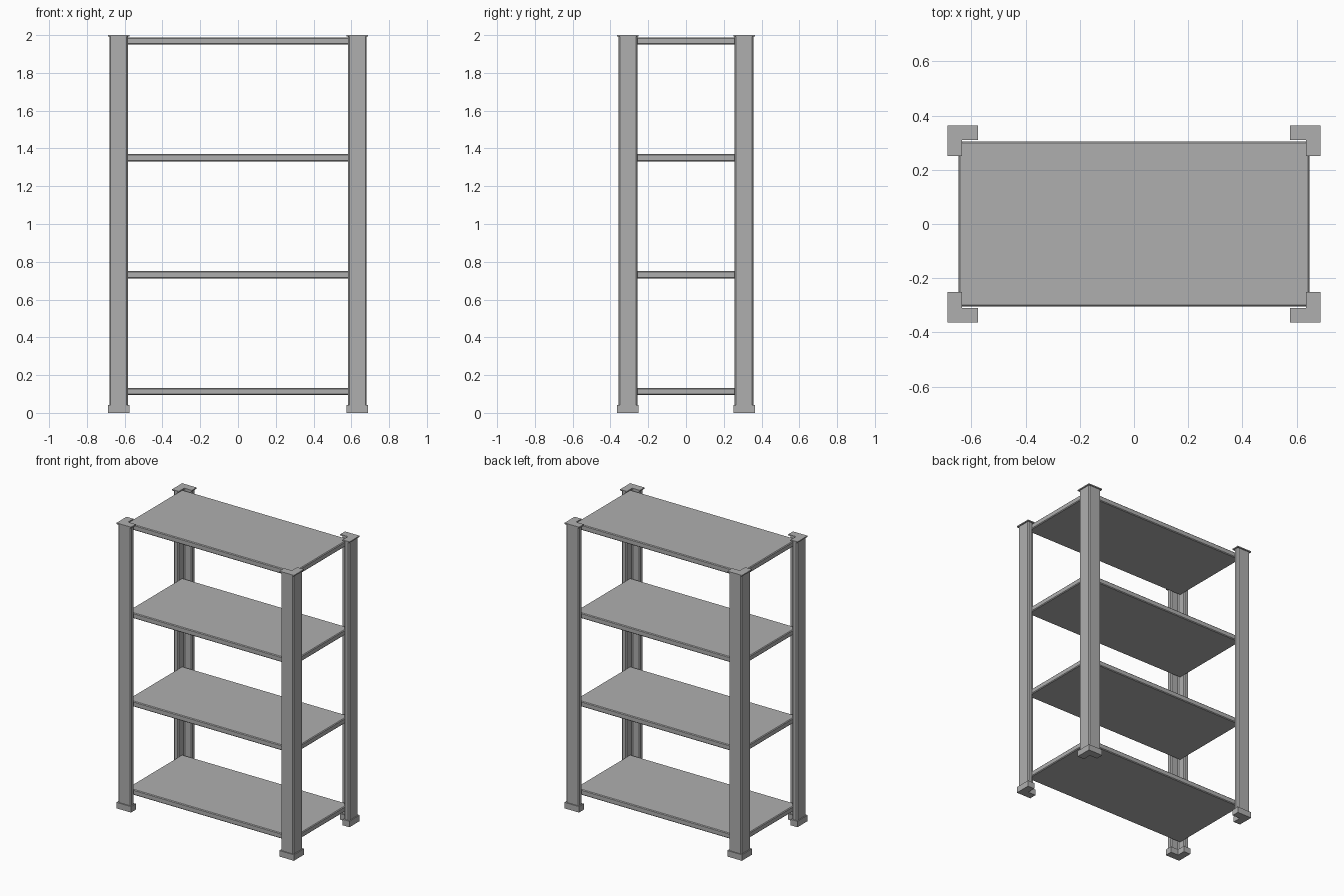
import bpy, bmesh

if "Cube" in bpy.data.objects:
    bpy.data.objects.remove(bpy.data.objects["Cube"])

OX, OY = 0.681, 0.357      # outer corner of the posts
ARM, THICK = 0.099, 0.039  # angle-section post
OVER = 0.007               # overhang of feet and caps

# Dark grey paint
paint = bpy.data.materials.new("dark_grey")
paint.diffuse_color = (0.43, 0.43, 0.43, 1.0)
paint.use_nodes = True
paint.node_tree.nodes["Principled BSDF"].inputs["Base Color"].default_value = paint.diffuse_color


def add_bevel(obj, width):
    mod = obj.modifiers.new("edge_bevel", 'BEVEL')
    mod.width = width
    mod.segments = 1
    mod.limit_method = 'ANGLE'


def mesh_object(name, bm):
    bmesh.ops.recalc_face_normals(bm, faces=bm.faces[:])
    me = bpy.data.meshes.new(name)
    bm.to_mesh(me)
    bm.free()
    me.materials.append(paint)
    obj = bpy.data.objects.new(name, me)
    bpy.context.collection.objects.link(obj)
    return obj


def angle_prism(name, sx, sy, grow, z0, z1, chamfer=0.0):
    """L-shaped prism whose outer corner faces (sx, sy)."""
    a, b = -grow, ARM + grow
    t = THICK + grow
    pts = [(a, a), (b, a), (b, t), (t, t), (t, b), (a, b)]
    if chamfer:
        # cut the vertical corners of the profile
        cut = []
        for i, p in enumerate(pts):
            for q in (pts[i - 1], pts[(i + 1) % 6]):
                d = ((q[0] - p[0]) ** 2 + (q[1] - p[1]) ** 2) ** 0.5
                cut.append((p[0] + (q[0] - p[0]) * chamfer / d,
                            p[1] + (q[1] - p[1]) * chamfer / d))
        pts = cut
    bm = bmesh.new()
    face = bm.faces.new([bm.verts.new((sx * (OX - x), sy * (OY - y), z0)) for x, y in pts])
    top = bmesh.ops.extrude_face_region(bm, geom=[face], use_keep_orig=True)
    for v in top["geom"]:
        if isinstance(v, bmesh.types.BMVert):
            v.co.z = z1
    return mesh_object(name, bm)


# Corner posts with feet and top caps
for sx, side in ((-1, "left"), (1, "right")):
    for sy, end in ((-1, "front"), (1, "back")):
        tag = f"{end}_{side}"
        angle_prism(f"{tag}_post", sx, sy, 0.0, 0.02, 1.995, chamfer=0.007)
        angle_prism(f"{tag}_foot", sx, sy, OVER, 0.0, 0.042)
        angle_prism(f"{tag}_cap", sx, sy, OVER, 1.992, 2.0)

# Four evenly spaced shelf boards
for i in range(4):
    bm = bmesh.new()
    bmesh.ops.create_cube(bm, size=1.0)
    bmesh.ops.scale(bm, vec=(1.294, 0.608, 0.038), verts=bm.verts[:])
    shelf = mesh_object(f"shelf_{i + 1}", bm)
    shelf.location.z = 0.113 + i * 0.6187
    add_bevel(shelf, 0.005)
